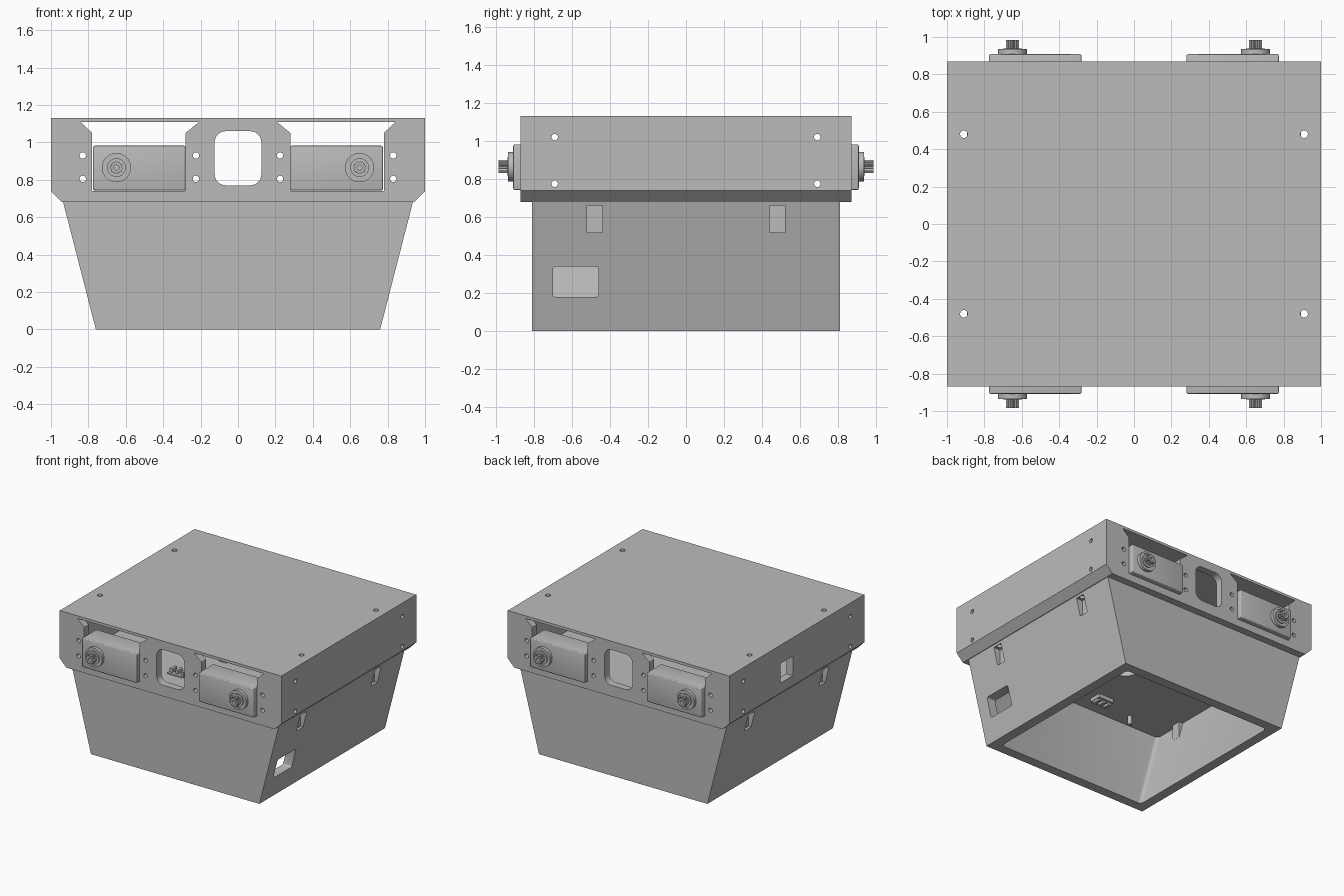
import bpy, bmesh
from math import cos, sin, pi
from mathutils import Matrix, Vector

cube = bpy.data.objects.get("Cube")
if cube:
    bpy.data.objects.remove(cube, do_unlink=True)

grey = bpy.data.materials.new("plain grey")
grey.use_nodes = True
colour = (0.5, 0.5, 0.5, 1)
grey.diffuse_color = colour
grey.node_tree.nodes["Principled BSDF"].inputs["Base Color"].default_value = colour


def finish(name, bm):
    bmesh.ops.recalc_face_normals(bm, faces=bm.faces)
    mesh = bpy.data.meshes.new(name)
    bm.to_mesh(mesh)
    bm.free()
    mesh.materials.append(grey)
    obj = bpy.data.objects.new(name, mesh)
    bpy.context.collection.objects.link(obj)
    return obj


def extrude(name, outline, axis, start, end):
    """Extrude a 2D outline (xz for axis y, xy for axis z) from start to end."""
    bm = bmesh.new()
    place = (lambda u, v: (u, start, v)) if axis == "y" else (lambda u, v: (u, v, start))
    face = bm.faces.new([bm.verts.new(place(u, v)) for u, v in outline])
    step = Vector((0, end - start, 0) if axis == "y" else (0, 0, end - start))
    grown = bmesh.ops.extrude_face_region(bm, geom=[face])["geom"]
    bmesh.ops.translate(bm, vec=step, verts=[g for g in grown if isinstance(g, bmesh.types.BMVert)])
    return finish(name, bm)


def box(name, low, high, round_axis=None, radius=0.0, segments=4):
    """Box between two corners; edges along round_axis can be rounded."""
    low, high = Vector(low), Vector(high)
    bm = bmesh.new()
    bmesh.ops.create_cube(bm, size=1)
    bmesh.ops.scale(bm, vec=high - low, verts=bm.verts)
    bmesh.ops.translate(bm, vec=(low + high) / 2, verts=bm.verts)
    if radius:
        edges = [e for e in bm.edges if round_axis is None or
                 abs((e.verts[0].co - e.verts[1].co)[round_axis]) > 1e-4]
        bmesh.ops.bevel(bm, geom=edges, offset=radius, segments=segments,
                        profile=0.5, affect="EDGES")
    return finish(name, bm)


def rod(name, centre, radius, length, axis, sides=24):
    bm = bmesh.new()
    bmesh.ops.create_cone(bm, cap_ends=True, segments=sides, radius1=radius,
                          radius2=radius, depth=length)
    turn = {"x": Matrix.Rotation(pi / 2, 3, "Y"), "y": Matrix.Rotation(pi / 2, 3, "X"),
            "z": Matrix.Identity(3)}[axis]
    bmesh.ops.rotate(bm, cent=(0, 0, 0), matrix=turn, verts=bm.verts)
    bmesh.ops.translate(bm, vec=centre, verts=bm.verts)
    return finish(name, bm)


def frustum(name, bottom, top, z0, z1, radius=0.0):
    """Tapered block with half sizes (x, y) at the bottom and the top."""
    bm = bmesh.new()
    bmesh.ops.create_cube(bm, size=2)
    for v in bm.verts:
        hx, hy = top if v.co.z > 0 else bottom
        v.co = (v.co.x * hx, v.co.y * hy, z1 if v.co.z > 0 else z0)
    if radius:
        uprights = [e for e in bm.edges if abs(e.verts[0].co.z - e.verts[1].co.z) > 0.1]
        bmesh.ops.bevel(bm, geom=uprights, offset=radius, segments=4, profile=0.5,
                        affect="EDGES")
    return finish(name, bm)


def cut(target, cutter):
    cutter.hide_render = True
    mod = target.modifiers.new("cut", "BOOLEAN")
    mod.operation, mod.solver, mod.object = "DIFFERENCE", "EXACT", cutter
    bpy.context.view_layer.objects.active = target
    bpy.ops.object.modifier_apply(modifier=mod.name)
    bpy.data.objects.remove(cutter, do_unlink=True)


# Upper frame: hollow box with chamfered lower sides
frame = extrude("upper_frame", [(1, 1.13), (1, 0.74), (0.94, 0.68),
                                (-0.94, 0.68), (-1, 0.74), (-1, 1.13)], "y", -0.87, 0.87)
cut(frame, box("cavity", (-0.94, -0.81, 0.72), (0.94, 0.81, 1.11)))

# Lower skirt: tapered shell open at the bottom, closed by a ceiling
skirt = frustum("lower_skirt", (0.76, 0.81), (0.935, 0.81), 0, 0.68)
cut(skirt, frustum("skirt_cavity", (0.677, 0.73), (0.845, 0.73), -0.01, 0.63, 0.03))

# Flared motor openings, through front and back
for s in (-1, 1):
    outline = [(s * x, z) for x, z in ((0.28, 0.74), (0.78, 0.74), (0.78, 1.05),
                                       (0.84, 1.108), (0.21, 1.108), (0.28, 1.05))]
    cut(frame, extrude("motor_opening", outline, "y", -1, 1))

# Rounded centre window, through front and back
cut(frame, box("window", (-0.125, -1, 0.77), (0.125, 1, 1.06), 1, 0.06, 6))

# Screw holes through the panels, sides and top
for x in (-0.83, -0.225, 0.225, 0.83):
    for z in (0.805, 0.93):
        cut(frame, rod("hole", (x, 0, z), 0.017, 3, "y", 16))
for y in (-0.69, 0.69):
    for z in (0.775, 1.02):
        cut(frame, rod("hole", (0, y, z), 0.017, 3, "x", 16))

for x in (-1, 1):
    for y in (-0.48, 0.48):
        cut(frame, rod("hole", (x * 0.91, y, 0.9), 0.02, 0.8, "z", 16))
        cut(skirt, rod("hole", (x * 0.91, y, 0.7), 0.02, 0.2, "z", 16))
        # Bolt pocket in the skirt and its backing inside
        xs = sorted((x * 0.87, x * 1.1))
        cut(skirt, box("pocket", (xs[0], y - 0.04, 0.52), (xs[1], y + 0.04, 0.66)))
        xs = sorted((x * 0.81, x * 0.86))
        box("pocket_backing", (xs[0], y - 0.04, 0.5), (xs[1], y + 0.04, 0.64))

# Side ports
cut(skirt, box("port", (0.6, -0.7, 0.18), (1.1, -0.46, 0.34), 0, 0.015, 3))
cut(frame, box("port", (-1.1, 0.05, 0.82), (-0.9, 0.21, 0.98)))

# Cable hole through the ceiling
for part in (frame, skirt):
    cut(part, rod("cable_hole", (0, -0.1, 0.68), 0.1, 0.3, "z"))


# Motors: case, collar, ring and fluted shaft with a centre bore
def motor(side, face, label):
    x, z = side * 0.65, 0.865
    xs = sorted((side * 0.28, side * 0.775))
    ys = sorted((face * 0.72, face * 0.908))
    box(label + "_motor_case", (xs[0], ys[0], 0.742), (xs[1], ys[1], 0.982), None, 0.01, 3)
    collar = rod(label + "_motor_collar", (x, face * 0.917, z), 0.078, 0.036, "y", 32)
    cut(collar, rod("recess", (x, face * 0.935, z), 0.062, 0.014, "y", 32))
    rod(label + "_motor_ring", (x, face * 0.925, z), 0.05, 0.024, "y", 32)
    teeth = 16
    flutes = [(x + r * cos(a), z + r * sin(a)) for i in range(teeth * 2)
              for a, r in [(i * pi / teeth, 0.035 if i % 2 else 0.029)]]
    shaft = extrude(label + "_motor_shaft", flutes, "y", face * 0.91, face * 0.985)
    cut(shaft, rod("bore", (x, face * 0.985, z), 0.014, 0.06, "y", 16))


for side, hand in ((-1, "right"), (1, "left")):
    for face, end in ((-1, "front"), (1, "back")):
        motor(side, face, end + "_" + hand)

# Connector block and screw under the ceiling
box("connector_block", (-0.22, -0.6, 0.6), (-0.08, -0.5, 0.73))
for i in range(3):
    x = -0.21 + i * 0.05
    box("connector_fin", (x, -0.58, 0.58), (x + 0.025, -0.52, 0.76))
rod("ceiling_screw", (-0.48, -0.62, 0.6), 0.017, 0.08, "z", 16)

# Smooth the rounded parts while keeping corners sharp
bpy.ops.object.select_all(action="DESELECT")
for obj in bpy.context.scene.objects:
    if obj.type == "MESH" and grey.name in obj.data.materials:
        obj.select_set(True)
        bpy.context.view_layer.objects.active = obj
bpy.ops.object.shade_smooth_by_angle(angle=0.5)
